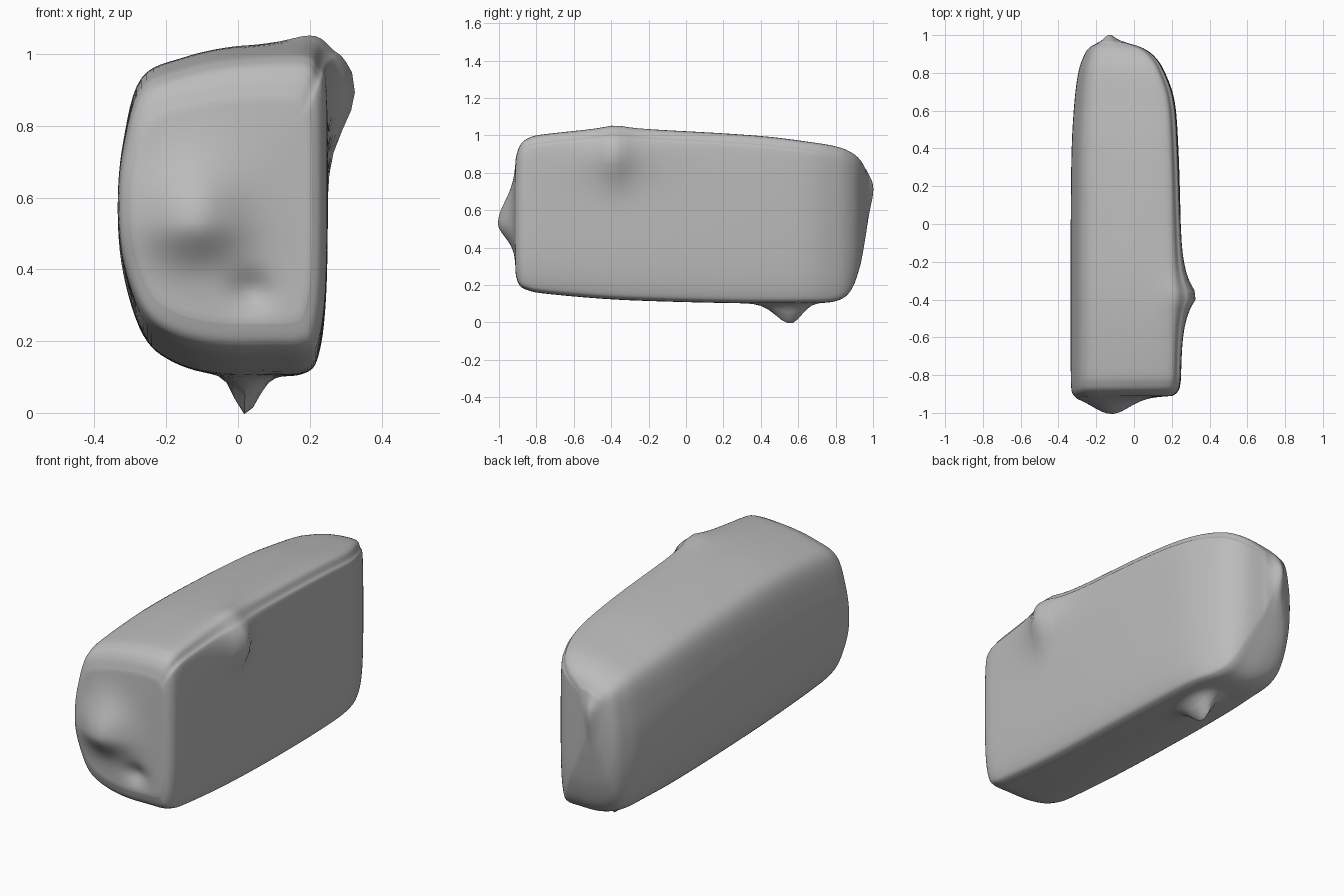
import bpy, bmesh, math
from mathutils import Vector

cube = bpy.data.objects.get("Cube")
if cube:
    bpy.data.objects.remove(cube, do_unlink=True)

# Cross-section outline (x, z) and the body's extent at stations along y
OUTLINE = [(-.27, .93), (-.32, .75), (-.335, .57), (-.32, .39), (-.265, .22),
           (-.18, .145), (-.05, .108), (.1, .105), (.19, .11), (.225, .15),
           (.245, .3), (.25, .6), (.245, .93), (.225, .99), (.18, 1.03),
           (0, 1.022), (-.15, .99)]
# y, left, right, bottom, top
STATIONS = [(-.91, -.30, .205, .25, .88), (-.89, -.325, .23, .2, .94),
            (-.85, -.333, .245, .175, .98), (-.75, -.335, .25, .155, 1.005),
            (-.4, -.335, .25, .125, 1.03), (0, -.335, .247, .11, 1.02),
            (.4, -.33, .235, .103, .995), (.65, -.315, .215, .105, .965),
            (.8, -.295, .165, .115, .94), (.88, -.27, .115, .17, .91),
            (.93, -.24, .05, .3, .87), (.96, -.19, -.04, .46, .82)]


def spline(points, steps, closed):
    """Catmull-Rom resampling of a list of tuples."""
    pts = [Vector(p) for p in points]
    n, out = len(pts), []
    for i in range(n if closed else n - 1):
        at = (lambda k: pts[k % n]) if closed else (lambda k: pts[max(0, min(n - 1, k))])
        a, b, c, d = at(i - 1), at(i), at(i + 1), at(i + 2)
        for s in range(steps):
            t = s / steps
            out.append(b + (c - a) * (t / 2) + (a * 2 - b * 5 + c * 4 - d) * (t * t / 2)
                       + (b * 3 - a - c * 3 + d) * (t ** 3 / 2))
    return out if closed else out + [pts[-1]]


def bell(d, below, above=None):
    return math.exp(-(d / (below if d < 0 or above is None else above)) ** 2)


def sculpt(p):
    """Pull the nose, side fin, bottom horn and rear nub out of the body."""
    x, y, z = p
    if y < -.8:
        p.y -= .088 * bell(x + .12, .14, .13) * bell(z - .53, .1, .16)
        p.y += .03 * bell(x - .04, .06) * bell(z - .34, .05)
    ridge = math.exp(-abs(y + .38) / .11)
    if x > 0:
        p.x += .095 * ridge * bell(z - .9, .14, .11)
    if z > .9:
        p.z += .028 * ridge * bell(x - .2, .08)
    if z < .3:
        p.z -= .108 * bell(x - .02, .04, .05) * bell(y - .56, .11, .08)
    if y > .8:
        p.y += .03 * bell(x + .13, .035) * bell(z - .73, .12, .07)
    return p


# Loft the sections, closing each end with shrinking rings
section = [((v.x + .335) / .585, (v.y - .105) / .925) for v in spline(OUTLINE, 6, True)]
stations = spline([s + (0,) for s in [tuple(s) for s in STATIONS]], 1, False)
stations = []
for a, b in zip(STATIONS, STATIONS[1:]):
    stations.append(a)
smooth = []
dense = [spline([(s[0], s[k], 0) for s in STATIONS], 8, False) for k in range(1, 5)]
for quad in zip(*dense):
    smooth.append((quad[0].x, [q.y for q in quad]))


def ring(y, box, scale=1):
    left, right, low, high = box
    cx, cz = (left + right) / 2, (low + high) / 2
    return [Vector((cx + (u - .5) * (right - left) * scale, y,
                    cz + (v - .5) * (high - low) * scale)) for u, v in section]


CAP = 16
front_y, front_box = smooth[0]
back_y, back_box = smooth[-1]
rings = [ring(front_y - .008 * (1 - (i / CAP) ** 2), front_box, i / CAP) for i in range(1, CAP)]
rings += [ring(y, box) for y, box in smooth]
rings += [ring(back_y + .015 * (1 - (i / CAP) ** 2), back_box, i / CAP) for i in range(CAP - 1, 0, -1)]

bm = bmesh.new()
loops = [[bm.verts.new(sculpt(p)) for p in r] for r in rings]
count = len(section)
for a, b in zip(loops, loops[1:]):
    for i in range(count):
        j = (i + 1) % count
        bm.faces.new((a[i], a[j], b[j], b[i]))
bm.faces.new(loops[0])
bm.faces.new(loops[-1])
bmesh.ops.recalc_face_normals(bm, faces=bm.faces)
mesh = bpy.data.meshes.new("body")
bm.to_mesh(mesh)
bm.free()
body = bpy.data.objects.new("body", mesh)
bpy.context.collection.objects.link(body)

# Plain grey surface
grey = bpy.data.materials.new("plain grey")
grey.use_nodes = True
grey.diffuse_color = (.5, .5, .5, 1)
grey.node_tree.nodes["Principled BSDF"].inputs["Base Color"].default_value = (.5, .5, .5, 1)
mesh.materials.append(grey)

bpy.context.view_layer.objects.active = body
body.select_set(True)
bpy.ops.object.shade_smooth_by_angle(angle=math.radians(40))
